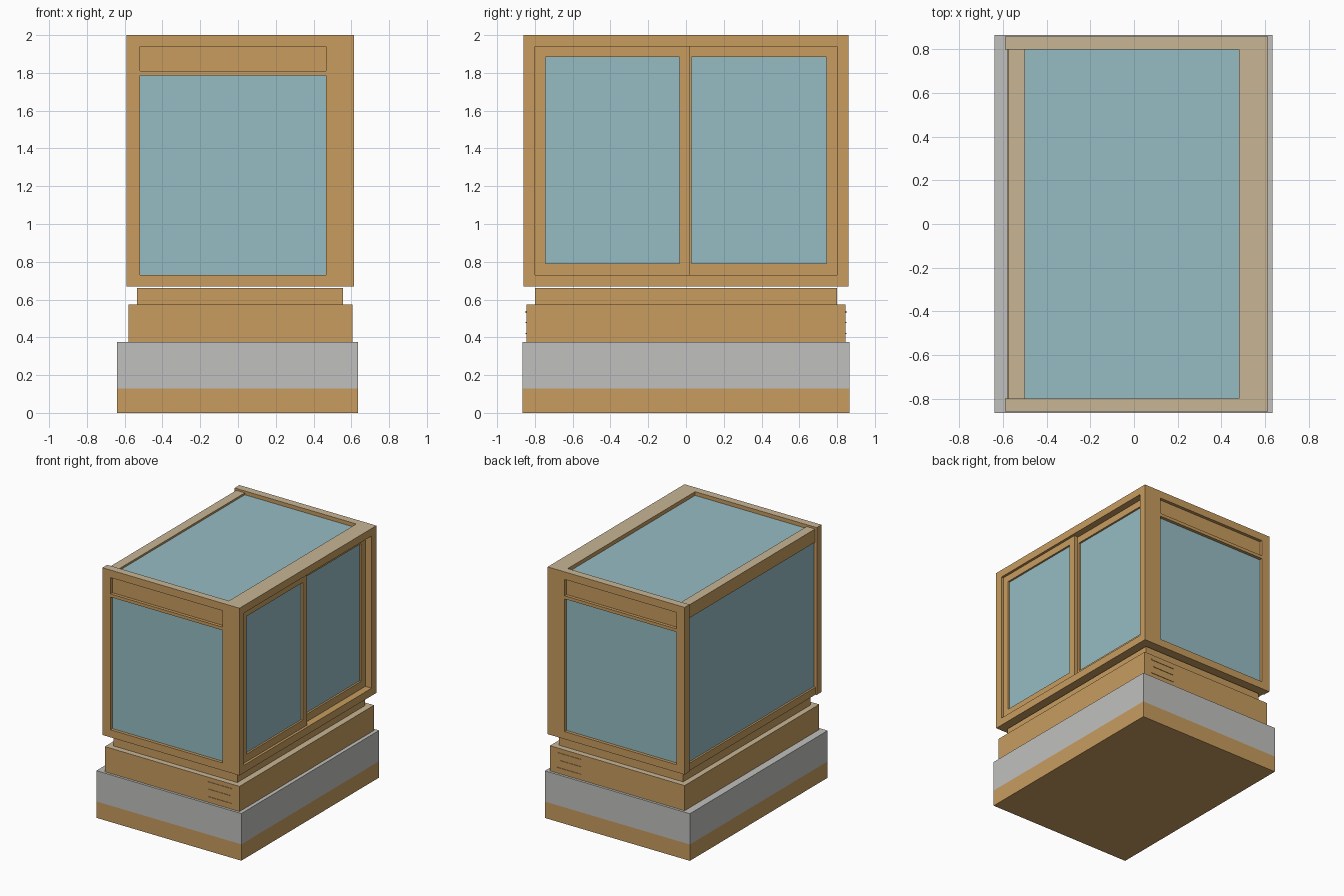
import bpy, bmesh

if "Cube" in bpy.data.objects:
    bpy.data.objects.remove(bpy.data.objects["Cube"])


def material(name, rgb):
    m = bpy.data.materials.new(name)
    m.diffuse_color = (*rgb, 1)
    m.use_nodes = True
    m.node_tree.nodes["Principled BSDF"].inputs["Base Color"].default_value = m.diffuse_color
    return m


wood = material("warm wood", (0.58, 0.335, 0.115))
tan = material("pale wood top", (0.58, 0.465, 0.30))
glass = material("blue glass", (0.305, 0.505, 0.55))
grey = material("grey band", (0.53, 0.53, 0.52))


def boxes(name, spans, mat, top=None):
    """One object made of boxes (x0, x1, y0, y1, z0, z1); upward faces near the part's top may get another material."""
    bm = bmesh.new()
    for x0, x1, y0, y1, z0, z1 in spans:
        verts = bmesh.ops.create_cube(bm, size=1)["verts"]
        for v in verts:
            v.co = (x1 if v.co.x > 0 else x0, y1 if v.co.y > 0 else y0, z1 if v.co.z > 0 else z0)
    bm.normal_update()
    zmax = max(v.co.z for v in bm.verts)
    for f in bm.faces:
        if top and f.normal.z > 0.9 and f.calc_center_median().z > zmax - 0.03:
            f.material_index = 1
    me = bpy.data.meshes.new(name)
    bm.to_mesh(me)
    bm.free()
    me.materials.append(mat)
    if top:
        me.materials.append(top)
    ob = bpy.data.objects.new(name, me)
    bpy.context.collection.objects.link(ob)
    return ob


# Stepped base
boxes("base_plinth", [(-0.64, 0.635, -0.865, 0.865, 0, 0.13)], wood)
boxes("base_band", [(-0.64, 0.635, -0.865, 0.865, 0.13, 0.375)], grey)
boxes("base_step", [(-0.58, 0.605, -0.845, 0.845, 0.375, 0.575)], wood, tan)
boxes("upper_step", [(-0.535, 0.555, -0.80, 0.80, 0.575, 0.66)], wood, tan)

# Cabinet limits and end openings
X0, X1, Y0, Y1, Z0, Z1 = -0.59, 0.615, 0.80, 0.86, 0.67, 2.0
WX0, WX1 = -0.52, 0.465

for s, side in ((-1, "front"), (1, "back")):
    def end(x0, x1, z0, z1, ya=Y0, yb=Y1):
        return (x0, x1, min(s * ya, s * yb), max(s * ya, s * yb), z0, z1)
    # End frame with a rail between window and header panel
    boxes(side + "_frame", [
        end(X0, WX0, Z0, Z1), end(WX1, X1, Z0, Z1),
        end(WX0, WX1, Z0, 0.73), end(WX0, WX1, 1.94, Z1),
        end(WX0, WX1, 1.785, 1.81)], wood, tan)
    boxes(side + "_header_panel", [end(WX0, WX1, 1.81, 1.94, Y0, 0.835)], wood)
    boxes(side + "_window", [end(WX0, WX1, 0.73, 1.785, Y0, 0.835)], glass)
    # Thin vent strips on the step
    boxes(side + "_vent_strips", [
        end(0.33, 0.54, 0.53, 0.54, 0.845, 0.849),
        end(0.33, 0.52, 0.476, 0.482, 0.845, 0.849),
        end(0.33, 0.54, 0.418, 0.422, 0.845, 0.849)], wood)

# Long sides, floor and roof
boxes("cabinet_floor", [(-0.58, X1, -Y0, Y0, Z0, 0.73)], wood)
boxes("left_top_beam", [(-0.575, -0.50, -Y0, Y0, 1.88, 1.985)], wood, tan)
boxes("right_top_beam", [(0.48, X1, -Y0, Y0, 1.94, Z1)], wood, tan)
boxes("left_window", [(-0.565, -0.545, -Y0, Y0, 0.73, 1.88)], glass)
boxes("roof_glass", [(-0.50, 0.48, -Y0, Y0, 1.95, 1.97)], glass)


# Sliding doors on the right side, one behind the other
def door(name, y0, y1, x):
    w, back = 0.055, x - 0.03
    boxes(name + "_frame", [
        (back, x, y0, y0 + w, 0.73, 1.94), (back, x, y1 - w, y1, 0.73, 1.94),
        (back, x, y0 + w, y1 - w, 0.73, 0.79), (back, x, y0 + w, y1 - w, 1.885, 1.94)], wood)
    boxes(name + "_glass", [(back + 0.008, x - 0.015, y0 + w, y1 - w, 0.79, 1.885)], glass)


door("outer_door", -0.80, 0.02, 0.595)
door("inner_door", -0.025, 0.80, 0.56)
